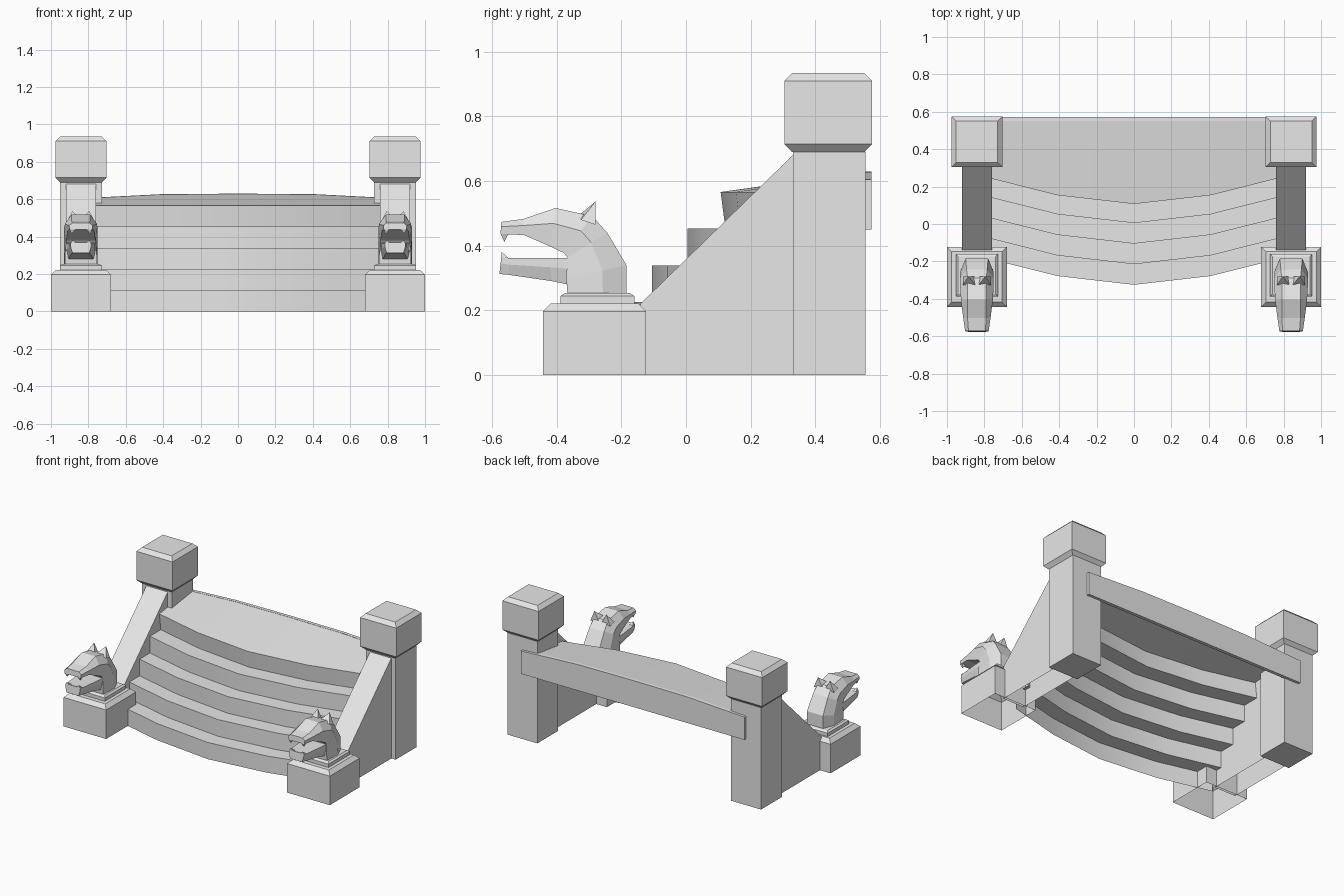
import bpy
import bmesh
import math

if "Cube" in bpy.data.objects:
    bpy.data.objects.remove(bpy.data.objects["Cube"], do_unlink=True)

stone = bpy.data.materials.new("grey_stone")
stone.use_nodes = True
stone.diffuse_color = (0.8, 0.8, 0.8, 1)
stone.node_tree.nodes["Principled BSDF"].inputs["Base Color"].default_value = (0.8, 0.8, 0.8, 1)


def finish(name, bm, smooth=False, recalc=True):
    if recalc:
        bmesh.ops.recalc_face_normals(bm, faces=bm.faces[:])
    mesh = bpy.data.meshes.new(name)
    bm.to_mesh(mesh)
    bm.free()
    mesh.materials.append(stone)
    for p in mesh.polygons:
        p.use_smooth = smooth
    if smooth:
        mesh.set_sharp_from_angle(angle=math.radians(30))
    obj = bpy.data.objects.new(name, mesh)
    bpy.context.scene.collection.objects.link(obj)
    return obj


def loft(bm, rings, start=True, end=True):
    """Skin a row of closed rings, optionally capping the ends."""
    rows = [[bm.verts.new(p) for p in ring] for ring in rings]
    n = len(rows[0])
    for a, b in zip(rows, rows[1:]):
        for i in range(n):
            k = (i + 1) % n
            bm.faces.new((a[i], a[k], b[k], b[i]))
    if start:
        bm.faces.new(rows[0][::-1])
    if end:
        bm.faces.new(rows[-1])


def block(name, cx, cy, tiers, closed_bottom=True):
    """Square stacked block; tiers are (half width, half depth, height)."""
    bm = bmesh.new()
    loft(bm, [[(cx + sx * w, cy + sy * d, z)
               for sx, sy in ((-1, -1), (1, -1), (1, 1), (-1, 1))]
              for w, d, z in tiers], start=closed_bottom)
    return finish(name, bm)


def head_section(cx, low, high, wb, ws, wt):
    """Six-sided section between an underside point and a top point (y, z)."""
    mid = [l + (h - l) * 0.6 for l, h in zip(low, high)]
    half = [(wb, low), (ws, mid), (wt, high)]
    return ([(cx + w, *p) for w, p in half] +
            [(cx - w, *p) for w, p in reversed(half)])


def spike(bm, base, tip):
    """Small pyramid from a base outline to a tip."""
    vs = [bm.verts.new(p) for p in base]
    t = bm.verts.new(tip)
    bm.faces.new(vs)
    for i in range(len(vs)):
        bm.faces.new((vs[i], vs[(i + 1) % len(vs)], t))


# Underside point, top point, half widths (bottom, side, top)
SKULL = [
    ((-.367, .252), (-.184, .252), .085, .09, .06),
    ((-.370, .300), (-.184, .340), .085, .09, .06),
    ((-.367, .365), (-.243, .440), .08, .09, .055),
    ((-.378, .378), (-.290, .492), .08, .09, .05),
    ((-.420, .398), (-.404, .517), .075, .085, .05),
    ((-.500, .433), (-.503, .483), .07, .073, .05),
    ((-.574, .437), (-.571, .474), .06, .063, .045),
]
JAW = [
    ((-.340, .275), (-.340, .362), .07, .08, .08),
    ((-.416, .291), (-.420, .362), .06, .075, .075),
    ((-.546, .310), (-.550, .363), .05, .06, .06),
    ((-.577, .313), (-.571, .368), .045, .055, .055),
]


def beast_head(side, cx):
    bm = bmesh.new()
    loft(bm, [head_section(cx, *s) for s in SKULL])
    finish(side + "_beast_head", bm)
    bm = bmesh.new()
    loft(bm, [head_section(cx, *s) for s in JAW])
    finish(side + "_beast_jaw", bm)
    # Ears and fangs, one of each per cheek
    ears, fangs = bmesh.new(), bmesh.new()
    for m in (-1, 1):
        def at(x, y, z):
            return (cx + m * x, y, z)
        spike(ears, [at(.01, -.325, .50), at(.075, -.325, .48),
                     at(.075, -.28, .465), at(.01, -.28, .475)], at(.045, -.28, .537))
        spike(fangs, [at(.03, -.574, .44), at(.06, -.574, .44),
                      at(.06, -.548, .44), at(.03, -.548, .44)], at(.05, -.562, .412))
        spike(fangs, [at(.025, -.572, .363), at(.055, -.572, .363),
                      at(.055, -.55, .363), at(.025, -.55, .363)], at(.045, -.571, .382))
    finish(side + "_beast_ears", ears)
    finish(side + "_beast_fangs", fangs)


# Balustrades on both sides
for side, cx in (("right", -.84), ("left", .84)):
    block(side + "_pedestal", cx, -.283,
          [(.16, .16, 0), (.16, .16, .197), (.135, .135, .222)], closed_bottom=False)
    block(side + "_plinth", cx, -.274,
          [(.112, .114, .222), (.112, .114, .245), (.1, .1, .254)])
    block(side + "_post", cx, .443, [(.112, .112, 0), (.112, .112, .692)])
    block(side + "_post_cap", cx, .44,
          [(.112, .112, .69), (.136, .136, .715), (.136, .136, .91), (.111, .111, .935)])
    bm = bmesh.new()
    outline = [(-.14, 0), (-.14, .222), (.335, .685), (.335, 0)]
    loft(bm, [[(cx + w, y, z) for y, z in outline] for w in (-.08, .08)])
    under = [f for f in bm.faces if all(v.co.z < .001 for v in f.verts)]
    bmesh.ops.delete(bm, geom=under, context="FACES_ONLY")
    finish(side + "_sloping_wall", bm)
    beast_head(side, cx)

# Bowed flight of steps: an open sheet of risers and treads
STATIONS = [(-.78, .14, .608), (-.41, .047, .627), (0, 0, .63),
            (.41, .047, .627), (.78, .14, .608)]
FRONTS = [-.325, -.215, -.105, .005]
RISE = .1133
profile = []
for n, y in enumerate(FRONTS):
    profile += [(y, n * RISE), (y, (n + 1) * RISE)]
profile += [(.122, 4 * RISE), (.107, 5 * RISE)]
bm = bmesh.new()
cols = []
for x, bow, back in STATIONS:
    col = [bm.verts.new((x, y + bow, z)) for y, z in profile]
    col.append(bm.verts.new((x, .56, back)))
    cols.append(col)
for a, b in zip(cols, cols[1:]):
    for j in range(len(a) - 1):
        bm.faces.new((a[j], b[j], b[j + 1], a[j + 1]))
finish("steps", bm, smooth=True, recalc=False)

# Rear fascia board with a slightly arched top
bm = bmesh.new()
loft(bm, [[(x, y, z) for y, z in ((.55, .45), (.573, .45), (.573, top), (.55, top))]
          for x, top in ((-.84, .605), (-.41, .627), (0, .63), (.41, .627), (.84, .605))])
finish("rear_fascia", bm)
